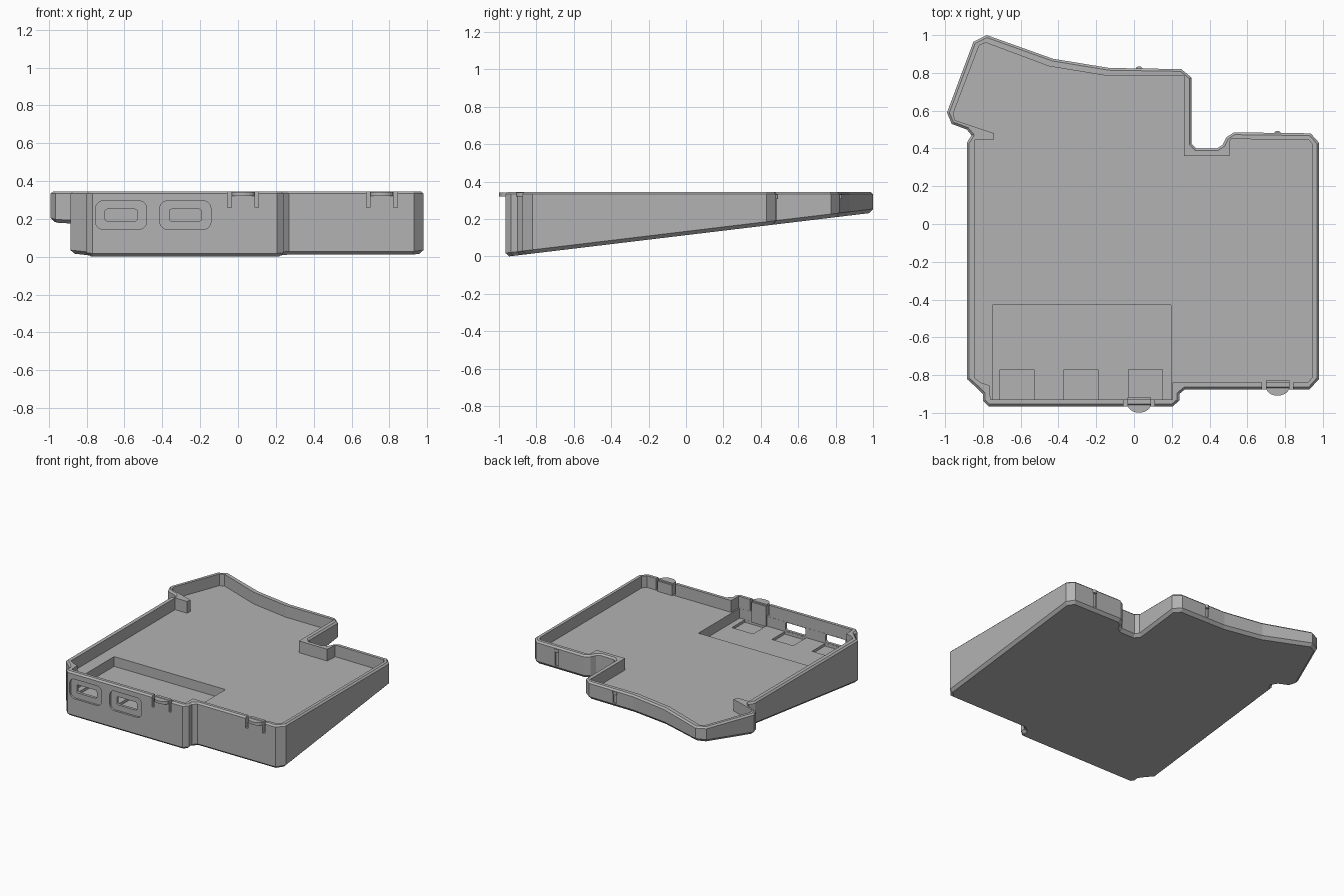
import bpy
import bmesh
import math

cube = bpy.data.objects.get("Cube")
if cube:
    bpy.data.objects.remove(cube)

TOP = 0.345
FLOOR = 0.255

grey = bpy.data.materials.new("plain_grey")
grey.use_nodes = True
grey.diffuse_color = (0.45, 0.45, 0.45, 1)
grey.node_tree.nodes["Principled BSDF"].inputs["Base Color"].default_value = (0.45, 0.45, 0.45, 1)


def underside(y):
    """Height of the sloping base at depth y."""
    return 0.12 * (y + 0.945)


def prism(name, points, low, high, axis="z", slope=False, chamfers=None):
    """Extrude a flat outline along z or y, optionally onto the sloping base."""
    def place(a, b, t):
        return (a, b, t) if axis == "z" else (a, t, b)
    bm = bmesh.new()
    base = [bm.verts.new(place(a, b, underside(b) if slope else low)) for a, b in points]
    cap = [bm.verts.new(place(a, b, high)) for a, b in points]
    faces = [bm.faces.new(base), bm.faces.new(cap)]
    for i in range(len(points)):
        j = (i + 1) % len(points)
        bm.faces.new((base[i], base[j], cap[j], cap[i]))
    bmesh.ops.recalc_face_normals(bm, faces=bm.faces)
    if chamfers:
        rims = [list(f.edges) for f in faces]
        for edges, width in zip(rims, chamfers):
            bmesh.ops.bevel(bm, geom=edges, offset=width, segments=1,
                            affect="EDGES", clamp_overlap=False)
    mesh = bpy.data.meshes.new(name)
    bm.to_mesh(mesh)
    bm.free()
    mesh.materials.append(grey)
    obj = bpy.data.objects.new(name, mesh)
    bpy.context.collection.objects.link(obj)
    return obj


def rect(x0, x1, y0, y1):
    return [(x0, y0), (x1, y0), (x1, y1), (x0, y1)]


def rounded(cx, cy, w, h, r, steps=5):
    pts = []
    for q, (sx, sy) in enumerate([(1, 1), (-1, 1), (-1, -1), (1, -1)]):
        for k in range(steps + 1):
            a = math.pi / 2 * (q + k / steps)
            pts.append((cx + sx * (w / 2 - r) + r * math.cos(a),
                        cy + sy * (h / 2 - r) + r * math.sin(a)))
    return pts


# Outer wedge-shaped shell
outline = [(-0.78, 1.0), (-0.43, 0.875), (-0.13, 0.826), (0.25, 0.82), (0.305, 0.775),
           (0.305, 0.425), (0.33, 0.4), (0.44, 0.4), (0.47, 0.42), (0.49, 0.46), (0.53, 0.485),
           (0.935, 0.48), (0.98, 0.43), (0.98, -0.82), (0.93, -0.875), (0.27, -0.875),
           (0.24, -0.9), (0.24, -0.935), (0.205, -0.965), (-0.77, -0.965), (-0.8, -0.935),
           (-0.8, -0.9), (-0.83, -0.87), (-0.885, -0.82), (-0.885, 0.43), (-0.86, 0.47),
           (-0.885, 0.5), (-0.965, 0.53), (-0.99, 0.59), (-0.85, 0.965)]
case = prism("case_shell", outline, 0, TOP, slope=True, chamfers=(0.02, 0.012))

# Main cavity, with a solid lump left at the side notch
inside = [(-0.785, 0.96), (-0.45, 0.835), (-0.145, 0.785), (0.265, 0.785), (0.265, 0.36),
          (0.505, 0.36), (0.51, 0.45), (0.925, 0.445), (0.945, 0.42), (0.945, -0.81),
          (0.92, -0.84), (0.205, -0.84), (0.205, -0.93), (-0.76, -0.93), (-0.765, -0.855),
          (-0.81, -0.84), (-0.845, -0.815), (-0.845, 0.445), (-0.745, 0.445),
          (-0.74, 0.48), (-0.95, 0.55), (-0.955, 0.59), (-0.82, 0.945)]
cutters = [prism("cavity_cutter", inside, FLOOR, 0.5)]

# Circuit pocket and its three small floor recesses
cutters.append(prism("pocket_cutter", rect(-0.75, 0.195, -0.929, -0.43), 0.18, 0.4))
for x in (-0.62, -0.28, 0.06):
    cutters.append(prism("recess_cutter", rect(x - 0.09, x + 0.09, -0.928, -0.77), 0.16, 0.39))

# Two connector ports with countersunk surrounds
for x in (-0.618, -0.278):
    cutters.append(prism("surround_cutter", rounded(x, 0.22, 0.27, 0.15, 0.04), -1.1, -0.95, "y"))
    cutters.append(prism("slot_cutter", rounded(x, 0.22, 0.17, 0.062, 0.012), -1.2, -0.9, "y"))

# Slits either side of the two front clips, shallow grooves at the back
clips = [(0.027, -0.965, 0.824), (0.76, -0.875, 0.482)]
for x, front, back in clips:
    for side in (-1, 1):
        sx = x + side * 0.072
        cutters.append(prism("slit_cutter", rect(sx - 0.01, sx + 0.01, front - 0.05, front + 0.06),
                             0.26, 0.5))
    cutters.append(prism("groove_cutter", rect(x - 0.014, x + 0.014, back - 0.01, back + 0.05),
                         underside(back) + 0.03, 0.31))

for cutter in cutters:
    cutter.hide_render = True
    mod = case.modifiers.new(cutter.name, "BOOLEAN")
    mod.operation = "DIFFERENCE"
    mod.solver = "EXACT"
    mod.object = cutter
bpy.context.view_layer.update()
carved = bpy.data.meshes.new_from_object(case.evaluated_get(bpy.context.evaluated_depsgraph_get()))
case.modifiers.clear()
case.data = carved
for cutter in cutters:
    bpy.data.objects.remove(cutter)

# Front clip lips, their inner stiffeners and the back nubs
for n, (x, front, back) in enumerate(clips, 1):
    arc = [(x + 0.062 * math.cos(a), front + 0.012 + 0.046 * math.sin(a))
           for a in [math.pi * (1 + k / 12) for k in range(13)]]
    prism(f"clip_lip_{n}", arc, 0.32, 0.341)
    low = 0.18 if n == 1 else FLOOR
    prism(f"clip_stiffener_{n}", rect(x - 0.062, x + 0.062, front + 0.02, front + 0.046), low, 0.335)
    nub = [(x + 0.018 * math.cos(a), back - 0.004 + 0.015 * math.sin(a))
           for a in [math.pi * k / 8 for k in range(9)]]
    prism(f"back_nub_{n}", nub, 0.308, 0.332)
